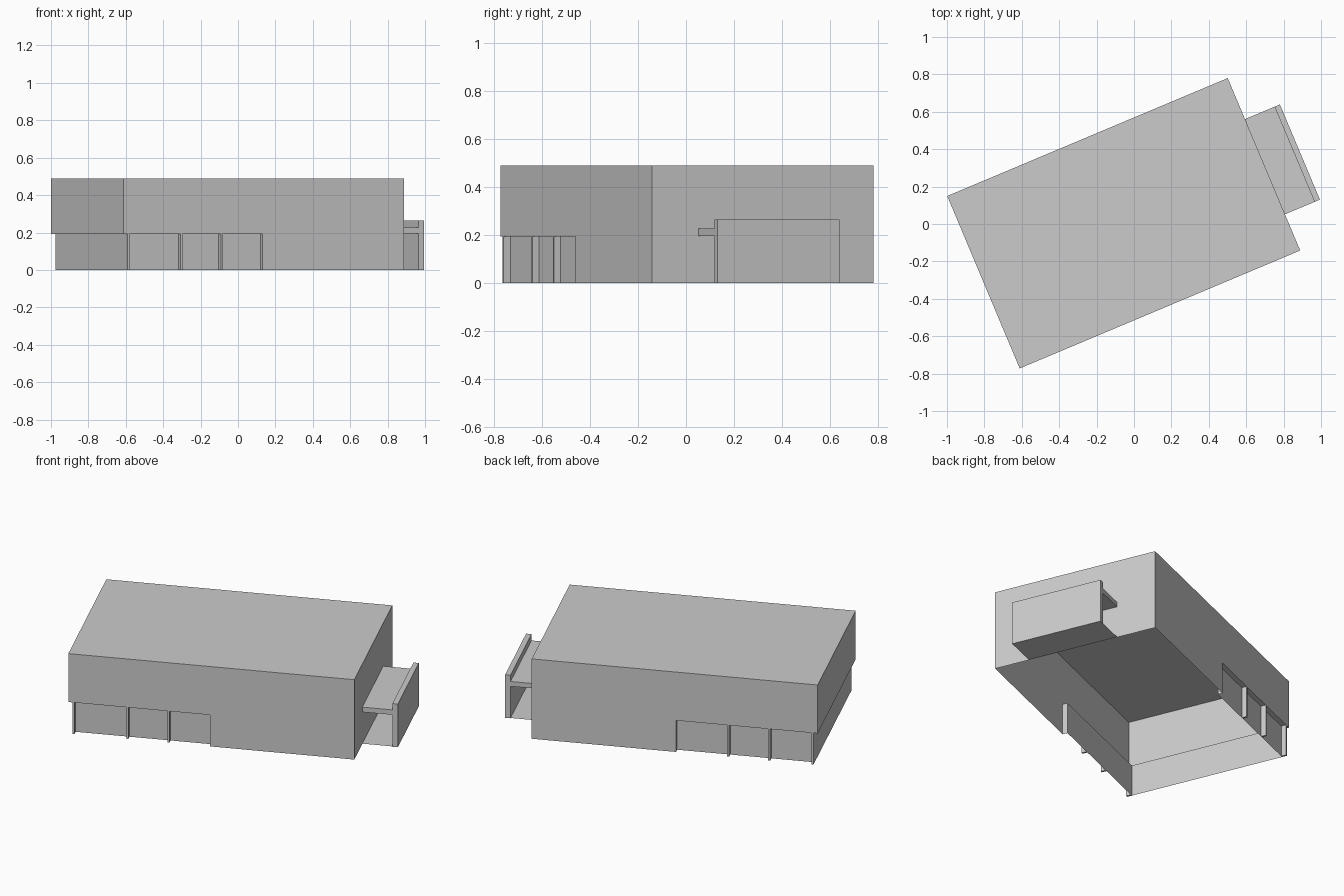
import bpy, bmesh, math
from mathutils import Matrix

if "Cube" in bpy.data.objects:
    bpy.data.objects.remove(bpy.data.objects["Cube"])

# Everything is laid out in the building's own axes (u along, v across), then turned
TURN = Matrix.Translation((-0.055, 0.004, 0)) @ Matrix.Rotation(math.radians(22.8), 4, 'Z')
L, W = 0.8135, 0.5          # half length, half width
MID, TOP = 0.193, 0.49      # overhang height, roof height
END, DEEP, STEP = -0.79, 0.47, -0.008  # end wall, recessed long walls, start of recess


def finish(name, bm):
    bm.transform(TURN)
    mesh = bpy.data.meshes.new(name)
    bm.to_mesh(mesh)
    bm.free()
    obj = bpy.data.objects.new(name, mesh)
    bpy.context.collection.objects.link(obj)
    return obj


def box(name, u0, u1, v0, v1, z0, z1):
    bm = bmesh.new()
    size = Matrix.Diagonal((u1 - u0, v1 - v0, z1 - z0, 1))
    centre = Matrix.Translation(((u0 + u1) / 2, (v0 + v1) / 2, (z0 + z1) / 2))
    bmesh.ops.create_cube(bm, size=1, matrix=centre @ size)
    return finish(name, bm)


def walls(name, outline, z0, z1, roof=False):
    """Open shell following a counter-clockwise outline, optionally roofed."""
    bm = bmesh.new()
    low = [bm.verts.new((u, v, z0)) for u, v in outline]
    high = [bm.verts.new((u, v, z1)) for u, v in outline]
    n = len(outline)
    for i in range(n):
        j = (i + 1) % n
        bm.faces.new((low[i], low[j], high[j], high[i]))
    if roof:
        bm.faces.new(high)
    return finish(name, bm)


def panel(name, u0, u1, v0, v1, z, up=True):
    bm = bmesh.new()
    vs = [bm.verts.new(p) for p in ((u0, v0, z), (u1, v0, z), (u1, v1, z), (u0, v1, z))]
    bm.faces.new(vs if up else vs[::-1])
    return finish(name, bm)


# Upper storey, open underneath
walls("upper_storey", [(-L, -W), (L, -W), (L, W), (-L, W)], MID, TOP, roof=True)

# Ground floor: flush half and recessed half
walls("ground_floor_walls",
      [(END, -DEEP), (STEP, -DEEP), (STEP, -W), (L, -W),
       (L, W), (STEP, W), (STEP, DEEP), (END, DEEP)], 0, MID)

# Overhang undersides
panel("front_soffit", -L, STEP, -W, -DEEP, MID, up=False)
panel("back_soffit", -L, STEP, DEEP, W, MID, up=False)
panel("end_soffit", -L, END, -DEEP, DEEP, MID, up=False)

# Fins between the bays, including those closing the end wall
for side, v0, v1, places in (("front", -W, -DEEP, (END, -0.483, -0.25)),
                             ("back", DEEP, W, (END, -0.543, -0.31))):
    for i, u in enumerate(places):
        box(f"{side}_fin_{i + 1}", u, u + 0.011, v0, v1, 0, MID)

# Side porch: canopy, standing screen wall and floor
V0, V1 = -0.29, 0.262
box("porch_canopy", L, 0.985, V0, V1, 0.196, 0.226)
box("porch_screen", 0.985, 1.016, V0, V1, 0, 0.265)
panel("porch_floor", L, 0.985, V0, V1, 0.002)
